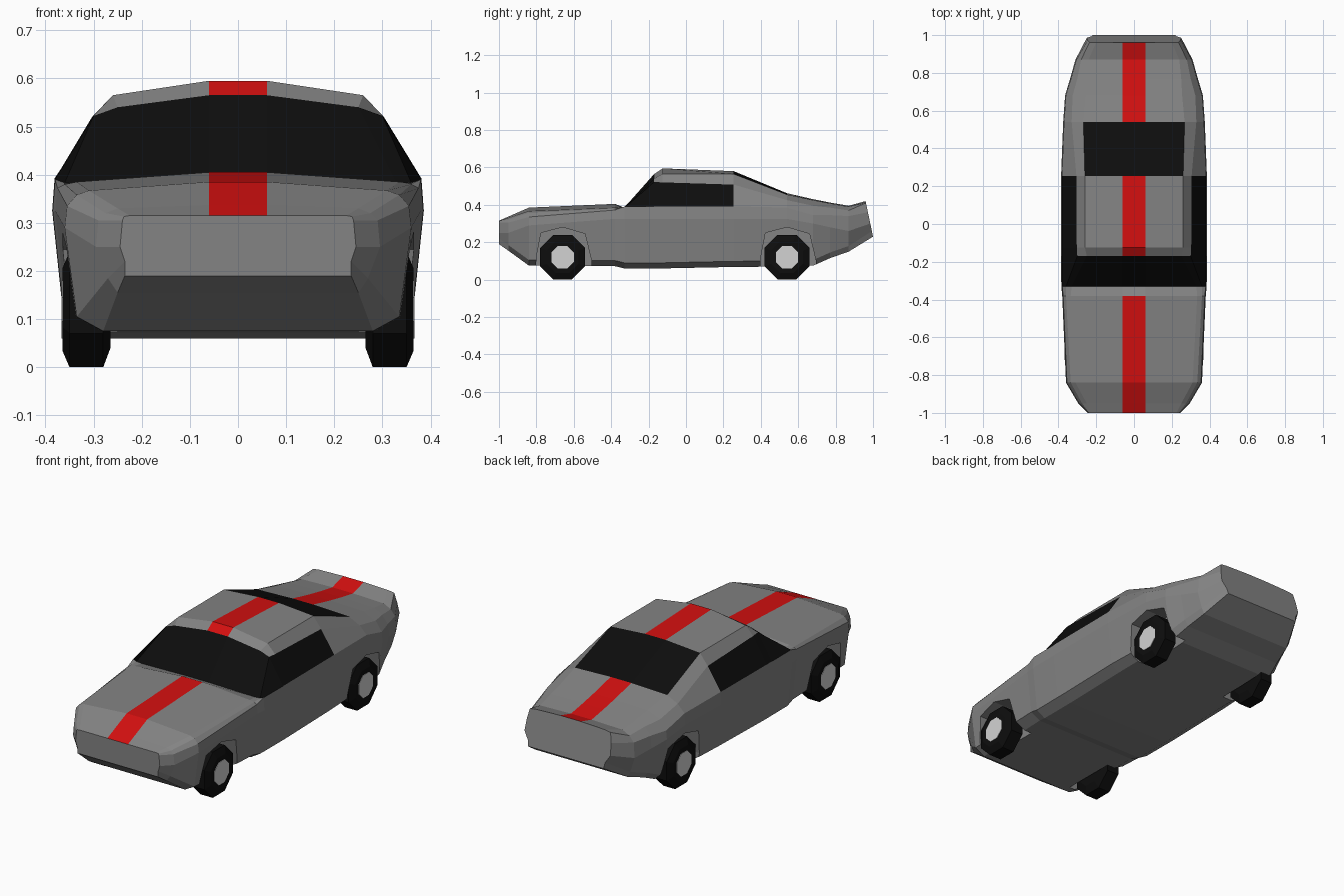
import bpy, bmesh, math

if "Cube" in bpy.data.objects:
    bpy.data.objects.remove(bpy.data.objects["Cube"])


def material(name, rgb):
    m = bpy.data.materials.new(name)
    m.diffuse_color = (*rgb, 1)
    m.use_nodes = True
    m.node_tree.nodes["Principled BSDF"].inputs["Base Color"].default_value = m.diffuse_color
    return m


GREY = material("body grey", (0.23, 0.23, 0.23))
BLACK = material("glass and tyre black", (0.004, 0.004, 0.004))
RED = material("stripe red", (0.65, 0.005, 0.005))
SILVER = material("hub silver", (0.65, 0.65, 0.65))


def make_object(name, bm, mats):
    bmesh.ops.recalc_face_normals(bm, faces=bm.faces)
    me = bpy.data.meshes.new(name)
    bm.to_mesh(me)
    bm.free()
    for m in mats:
        me.materials.append(m)
    ob = bpy.data.objects.new(name, me)
    bpy.context.collection.objects.link(ob)
    return ob


def loft(bm, rings):
    """Bridge closed rings, cap the ends, return {(segment, side): face}."""
    vs = [[bm.verts.new(p) for p in r] for r in rings]
    n = len(vs[0])
    faces = {}
    for i in range(len(vs) - 1):
        for j in range(n):
            k = (j + 1) % n
            faces[i, j] = bm.faces.new((vs[i][j], vs[i][k], vs[i + 1][k], vs[i + 1][j]))
    bm.faces.new(vs[0])
    bm.faces.new(vs[-1])
    return faces


# Body sections, front to back:
# y, centre z, top edge x z, shoulder x z, belt x z, widest z, floor z, floor x
SECTIONS = [
    (-1.00, .315, .225, .315, .237, .313, .240, .305, .25, .19, .235),
    (-.95, .337, .25, .330, .275, .320, .290, .305, .25, .155, .25),
    (-.84, .385, .31, .367, .335, .358, .355, .335, .29, .075, .28),
    (-.38, .405, .335, .385, .36, .380, .375, .372, .325, .072, .30),
    (-.33, .385, .33, .380, .36, .383, .380, .390, .325, .06, .31),
    (-.17, .565, .25, .540, .30, .522, .381, .390, .325, .06, .31),
    (-.125, .595, .26, .565, .303, .520, .381, .390, .325, .06, .31),
    (.255, .580, .26, .565, .305, .508, .381, .392, .325, .068, .31),
    (.54, .462, .268, .455, .33, .425, .370, .385, .325, .07, .31),
    (.68, .430, .255, .425, .325, .395, .360, .345, .30, .075, .31),
    (.77, .412, .25, .408, .30, .385, .333, .345, .28, .115, .29),
    (.87, .395, .24, .390, .28, .370, .305, .340, .26, .15, .27),
    (1.00, .420, .20, .415, .235, .410, .245, .360, .30, .23, .22),
]


def section_ring(s):
    y, zc, xt, zt, xs, zs, xb, zb, zm, zf, xf = s
    half = [(.06, zc), (xt, zt), (xs, zs), (xb, zb), (xb + .005, zm),
            (max(xf, xb - .02), zf + .03), (xf, zf)]
    ring = half + [(-x, z) for x, z in reversed(half)]
    # the tail panel leans forward towards its top
    lean = .21 if y == 1 else 0
    return [(x, y - lean * (z - .23), z) for x, z in ring]


bm = bmesh.new()
for (seg, j), f in loft(bm, [section_ring(s) for s in SECTIONS]).items():
    k = min(j, 12 - j)          # same index on both sides; -1 is the centre strip
    windscreen = seg == 4 and k <= 2
    side_window = seg in (5, 6) and k == 2
    rear_window = seg == 7 and k <= 0
    if windscreen or side_window or rear_window:
        f.material_index = 1
    elif k == -1 and seg != 3:
        f.material_index = 2
body = make_object("car_body", bm, [GREY, BLACK, RED])

# Wheel arches cut out of the body
WHEEL_Y = (-.66, .54)
ARCH = [(-.145, -.05), (-.14, .12), (-.115, .25), (0, .28), (.12, .245), (.155, .1), (.155, -.05)]
for wy in WHEEL_Y:
    for side in (-1, 1):
        bm = bmesh.new()
        loft(bm, [[(side * x, wy + dy, z) for dy, z in ARCH] for x in (.25, .5)])
        cutter = make_object("arch_cutter", bm, [GREY])
        mod = body.modifiers.new("arch", 'BOOLEAN')
        mod.operation = 'DIFFERENCE'
        mod.solver = 'EXACT'
        mod.object = cutter
        bpy.context.view_layer.objects.active = body
        bpy.ops.object.modifier_apply(modifier=mod.name)
        bpy.data.objects.remove(cutter)


# Wheels: octagonal chamfered tyres with hub plates
def octagon(x, y, r):
    """Octagon at x, r measured to the flats."""
    c = r / math.cos(math.pi / 8)
    return [(x, y + c * math.cos((i + .5) * math.pi / 4),
             .12 + c * math.sin((i + .5) * math.pi / 4)) for i in range(8)]


def disc_stack(name, side, y, profile, mat):
    bm = bmesh.new()
    loft(bm, [octagon(side * x, y, r) for x, r in profile])
    return make_object(name, bm, [mat])


for end, wy in zip(("front", "rear"), WHEEL_Y):
    for label, side in (("left", -1), ("right", 1)):
        disc_stack(f"{end}_{label}_tyre", side, wy,
                   [(.265, .08), (.28, .12), (.35, .12), (.365, .085)], BLACK)
        disc_stack(f"{end}_{label}_hub", side, wy, [(.362, .06), (.367, .06)], SILVER)
